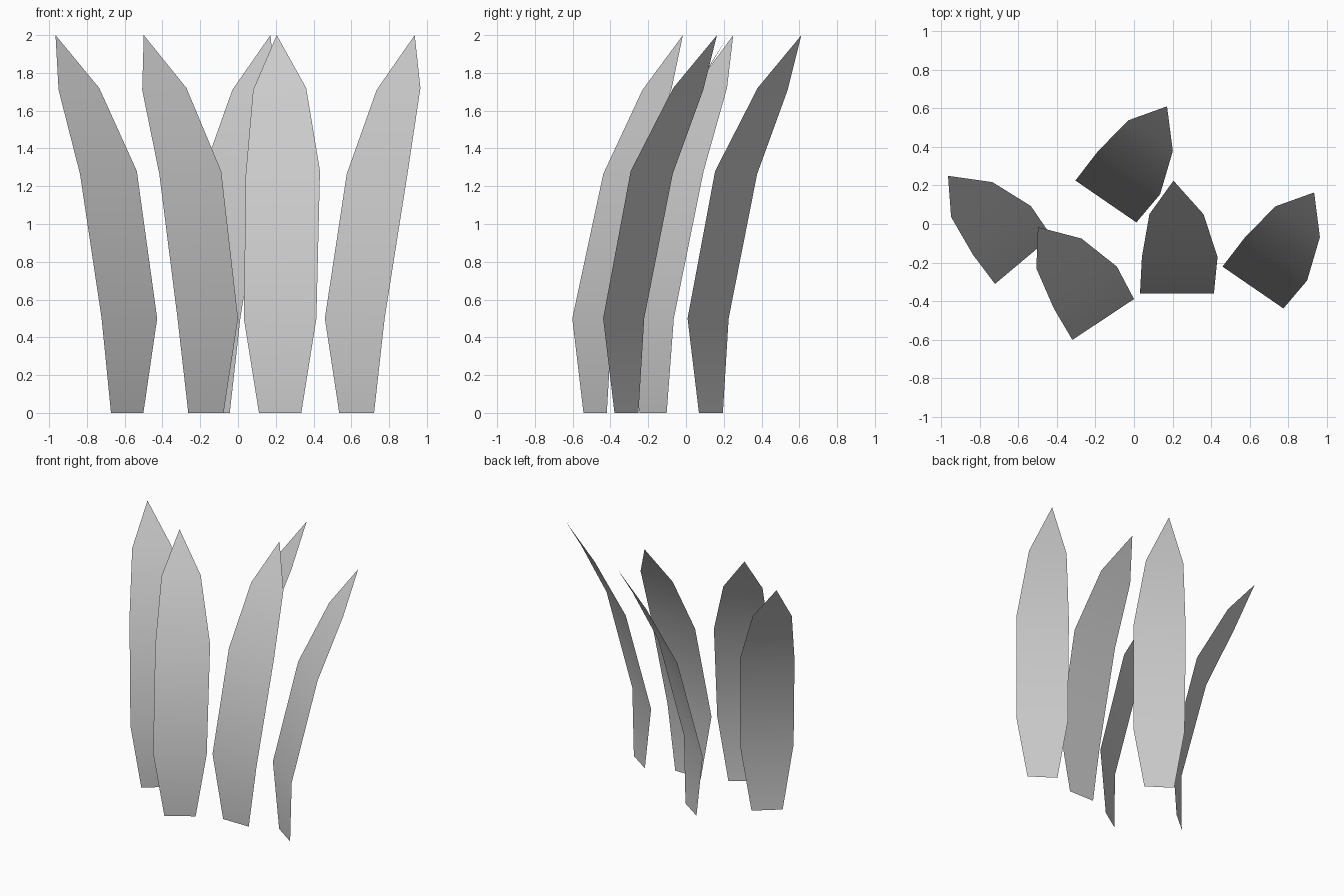
import bpy
from math import radians

if "Cube" in bpy.data.objects:
    bpy.data.objects.remove(bpy.data.objects["Cube"])

# Blade outline from root to shoulder: left x, right x, forward bend y, left z, right z
ROWS = [
    (-0.112, 0.112, 0.018, 0.0, 0.0),
    (-0.192, 0.192, 0.0, 0.5, 0.5),
    (-0.182, 0.211, 0.19, 1.265, 1.28),
    (-0.143, 0.138, 0.413, 1.71, 1.72),
]
TIP = (-0.018, 0.587, 2.0)


def grass_blade(name, x, y, angle):
    verts = []
    for left, right, bend, z_left, z_right in ROWS:
        verts += [(left, bend, z_left), (right, bend, z_right)]
    verts.append(TIP)
    faces = [(i, i + 1, i + 3, i + 2) for i in (0, 2, 4)] + [(6, 7, 8)]
    mesh = bpy.data.meshes.new(name)
    mesh.from_pydata(verts, [], faces)
    mesh.shade_smooth()
    blade = bpy.data.objects.new(name, mesh)
    blade.location = (x, y, 0)
    blade.rotation_euler.z = radians(angle)
    bpy.context.collection.objects.link(blade)


# Five leaning blades of one tuft: position and turn
BLADES = [
    (-0.575, -0.188, 40),
    (-0.16, -0.496, 33.5),
    (0.223, -0.362, 0),
    (-0.146, 0.117, -34.5),
    (0.618, -0.33, -34.5),
]
for n, (x, y, angle) in enumerate(BLADES, 1):
    grass_blade(f"grass_blade_{n}", x, y, angle)
